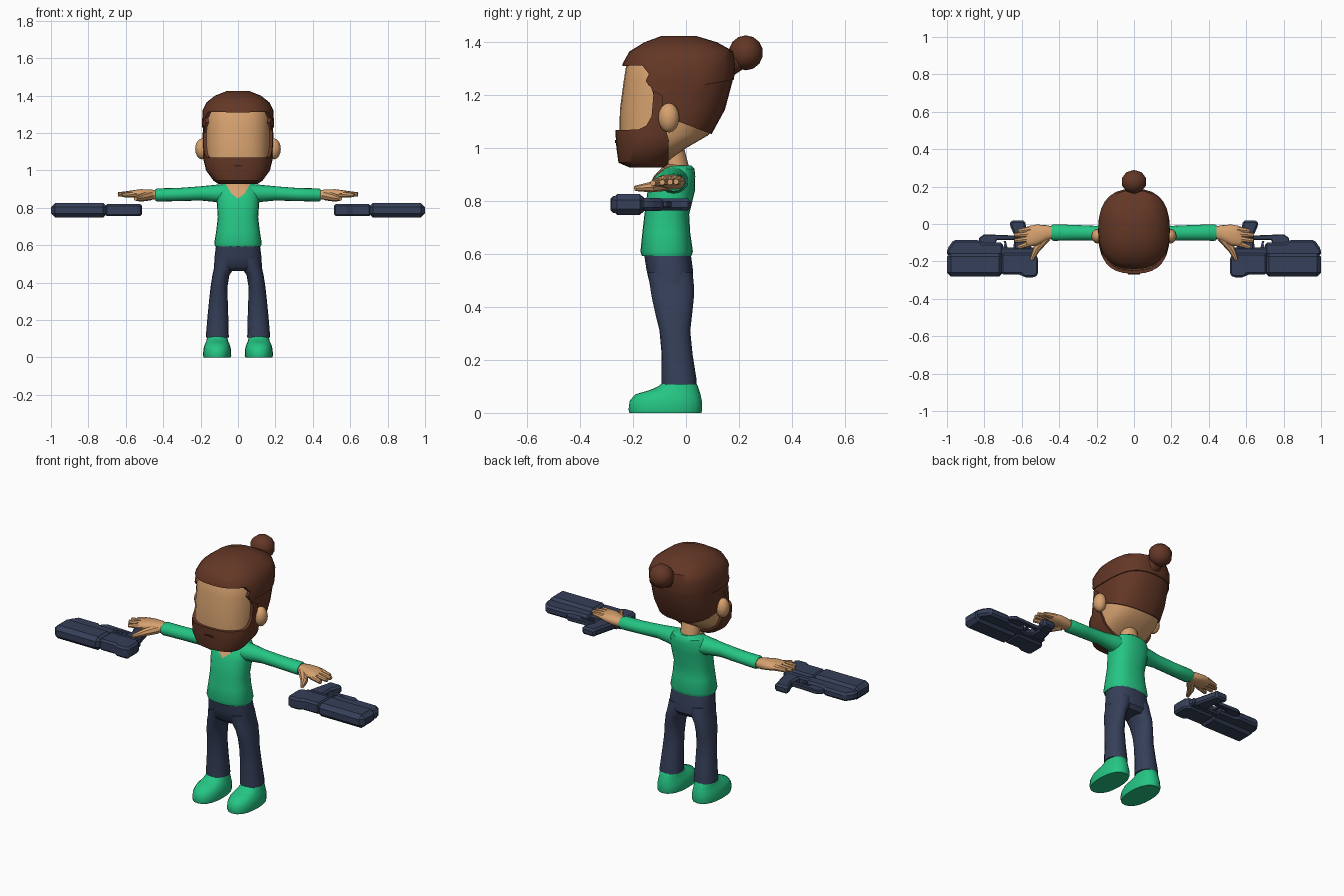
import bpy, bmesh, math
from mathutils import Vector, Matrix

if "Cube" in bpy.data.objects:
    bpy.data.objects.remove(bpy.data.objects["Cube"])


def material(name, rgb):
    m = bpy.data.materials.new(name)
    m.diffuse_color = (*rgb, 1)
    m.use_nodes = True
    m.node_tree.nodes["Principled BSDF"].inputs["Base Color"].default_value = m.diffuse_color
    return m


SKIN = material("skin", (0.68, 0.36, 0.16))
HAIR = material("hair_brown", (0.125, 0.038, 0.019))
GREEN = material("green_cloth", (0.018, 0.56, 0.23))
NAVY = material("navy", (0.036, 0.05, 0.10))
DARK = material("mouth_brown", (0.05, 0.014, 0.008))


def place(axis, t, a, b):
    return {'x': (t, a, b), 'y': (a, t, b), 'z': (a, b, t)}[axis]


def finish(name, bm, mat, mirror=False, bevel=0):
    bmesh.ops.recalc_face_normals(bm, faces=bm.faces[:])
    me = bpy.data.meshes.new(name)
    bm.to_mesh(me)
    bm.free()
    ob = bpy.data.objects.new(name, me)
    bpy.context.collection.objects.link(ob)
    if mat:
        me.materials.append(mat)
    if bevel:
        mod = ob.modifiers.new("bevel", 'BEVEL')
        mod.width, mod.segments = bevel, 1
        mod.limit_method = 'ANGLE'
    if mirror:
        ob.modifiers.new("mirror", 'MIRROR')
    return ob


def loft(name, mat, axis, rings, power=2.3, segs=18, grow=0, mirror=False):
    """Skin rounded rings (t, a_min, a_max, b_min, b_max) along an axis."""
    bm = bmesh.new()
    loops = []
    for i, (t, a0, a1, b0, b1) in enumerate(rings):
        if i == 0:
            t -= grow
        elif i == len(rings) - 1:
            t += grow
        ra, rb = (a1 - a0) / 2 + grow, (b1 - b0) / 2 + grow
        loop = []
        for k in range(segs):
            w = 2 * math.pi * k / segs
            c, s = math.cos(w), math.sin(w)
            a = (a0 + a1) / 2 + ra * math.copysign(abs(c) ** (2 / power), c)
            b = (b0 + b1) / 2 + rb * math.copysign(abs(s) ** (2 / power), s)
            loop.append(bm.verts.new(place(axis, t, a, b)))
        loops.append(loop)
    for p, q in zip(loops, loops[1:]):
        for k in range(segs):
            n = (k + 1) % segs
            bm.faces.new((p[k], p[n], q[n], q[k]))
    bm.faces.new(loops[0])
    bm.faces.new(loops[-1])
    return finish(name, bm, mat, mirror)


def prism(name, mat, axis, poly, t0, t1, mirror=False, bevel=0):
    """Extrude a flat outline along an axis."""
    bm = bmesh.new()
    lo, hi = [[bm.verts.new(place(axis, t, a, b)) for a, b in poly] for t in (t0, t1)]
    bm.faces.new(lo)
    bm.faces.new(hi)
    for k in range(len(poly)):
        n = (k + 1) % len(poly)
        bm.faces.new((lo[k], lo[n], hi[n], hi[k]))
    return finish(name, bm, mat, mirror, bevel)


def rect(a0, a1, b0, b1):
    return [(a0, b0), (a1, b0), (a1, b1), (a0, b1)]


def tube(name, mat, p0, p1, r0, r1, segs=10, mirror=False):
    p0, p1 = Vector(p0), Vector(p1)
    d = p1 - p0
    bm = bmesh.new()
    m = Matrix.Translation((p0 + p1) / 2) @ d.to_track_quat('Z', 'Y').to_matrix().to_4x4()
    bmesh.ops.create_cone(bm, cap_ends=True, segments=segs, radius1=r0, radius2=r1,
                          depth=d.length, matrix=m)
    return finish(name, bm, mat, mirror)


def ball(name, mat, centre, size, segs=12, rings=8, mirror=False):
    bm = bmesh.new()
    bmesh.ops.create_uvsphere(bm, u_segments=segs, v_segments=rings, radius=1,
                              matrix=Matrix.Translation(centre) @ Matrix.Diagonal((*size, 1)))
    return finish(name, bm, mat, mirror)


def clip(ob, axis, poly, t0, t1):
    """Keep only the part of a shell that lies inside an extruded outline."""
    cutter = prism("cutter", None, axis, poly, t0, t1)
    cutter.hide_render = True
    mod = ob.modifiers.new("clip", 'BOOLEAN')
    mod.operation, mod.solver, mod.object = 'INTERSECT', 'EXACT', cutter
    bpy.context.view_layer.objects.active = ob
    bpy.ops.object.modifier_apply(modifier=mod.name)
    bpy.data.objects.remove(cutter)


# Head: one shape reused for the skin core and the hair and beard shells
HEAD = [(z, -w, w, f, b) for z, w, f, b in (
    (.93, .10, -.21, -.08), (.945, .128, -.252, -.06), (1.0, .168, -.26, .012),
    (1.05, .18, -.263, .098), (1.145, .187, -.262, .15), (1.25, .19, -.248, .178),
    (1.32, .188, -.237, .186), (1.365, .165, -.212, .178), (1.40, .12, -.155, .115),
    (1.422, .06, -.09, .035))]


def head(name, mat, grow):
    return loft(name, mat, 'z', HEAD, 2.5, 28, grow)


head("head", SKIN, -.012)
SEAM = [(-.14, 1.235), (-.02, 1.23), (.06, 1.237), (.3, 1.28)]
cap = head("hair_cap", HAIR, .002)
clip(cap, 'x', SEAM + [(.3, 1.5), (-.3, 1.5), (-.3, 1.31), (-.165, 1.312),
                       (-.14, 1.28), (-.152, 1.255)], -.3, .3)
sides = head("hair_sides", HAIR, -.003)
clip(sides, 'x', [(-.14, 1.25), (-.125, 1.21), (-.115, 1.15), (-.09, 1.105), (-.04, 1.105),
                  (.105, 1.05), (.3, .98), (.3, 1.29), (.06, 1.247), (-.02, 1.24)], -.3, .3)
beard = head("beard", HAIR, .003)
clip(beard, 'x', [(-.3, 1.068), (-.18, 1.07), (-.15, 1.085), (-.13, 1.12), (-.122, 1.215),
                  (-.09, 1.2), (-.085, 1.1), (-.065, 1.03), (-.068, .9), (-.3, .9)], -.3, .3)
prism("mouth", DARK, 'y', [(-.032, 1.026), (0, 1.019), (.032, 1.026), (0, 1.031)],
      -.269, -.262)

# Hair bun and its tie
tube("bun_stem", HAIR, (0, .12, 1.30), (0, .20, 1.342), .055, .045)
ball("hair_bun", HAIR, (0, .226, 1.36), (.07, .065, .066), 10, 7)

# Ears and neck
ball("ear", SKIN, (.192, -.065, 1.115), (.037, .04, .056), mirror=True)
loft("neck", SKIN, 'z', [(.88, -.06, .06, -.095, .018), (.93, -.055, .055, -.09, .012),
                         (1.02, -.052, .052, -.09, -.012)], 2)

# Shirt with a bare V at the collar
TORSO = [(z, -w, w, f, b) for z, w, f, b in (
    (.592, .122, -.166, .02), (.61, .127, -.172, .026), (.68, .116, -.165, .016),
    (.75, .108, -.157, .012), (.84, .114, -.145, .034), (.895, .113, -.117, .035),
    (.922, .095, -.09, .032), (.935, .06, -.075, .02))]
loft("shirt_body", GREEN, 'z', TORSO, 2.4, 24)
collar = loft("collar_skin", SKIN, 'z', TORSO, 2.4, 24, .004)
clip(collar, 'y', [(0, .85), (.035, .875), (.064, .925), (.06, 1), (-.06, 1),
                   (-.064, .925), (-.035, .875)], -.3, -.04)
loft("sleeve", GREEN, 'x', [
    (.07, -.105, .012, .822, .928), (.13, -.098, .002, .832, .922), (.20, -.088, -.01, .839, .915),
    (.32, -.088, -.005, .836, .906), (.43, -.09, -.002, .833, .904), (.442, -.085, -.007, .838, .9)],
    2, 16, mirror=True)

# Hands
loft("palm", SKIN, 'x', [
    (.43, -.075, -.015, .843, .893), (.47, -.09, -.006, .843, .899), (.52, -.115, -.003, .85, .9),
    (.56, -.12, -.01, .856, .895), (.575, -.115, -.02, .863, .889)], 2.4, 14, mirror=True)
FINGERS = [((.55, -.028, .877), (.62, -.038, .873)), ((.55, -.053, .877), (.642, -.06, .872)),
           ((.55, -.078, .875), (.638, -.09, .871)), ((.545, -.1, .872), (.62, -.125, .868))]
for i, (p, q) in enumerate(FINGERS):
    tube(f"finger_{i + 1}", SKIN, p, q, .018, .011, 8, True)
tube("thumb_base", SKIN, (.47, -.07, .865), (.522, -.135, .853), .026, .02, 8, True)
tube("thumb_tip", SKIN, (.52, -.132, .853), (.548, -.192, .848), .02, .01, 8, True)

# Trousers
loft("trouser_hips", NAVY, 'z', [
    (.463, -.10, .10, -.11, .01), (.485, -.128, .128, -.137, .028), (.54, -.125, .125, -.15, .027),
    (.605, -.117, .117, -.16, .018)], 2.5, 22)
loft("trouser_leg", NAVY, 'z', [
    (.108, .048, .172, -.092, .04), (.125, .05, .171, -.092, .04), (.22, .052, .163, -.092, .025),
    (.31, .055, .154, -.1, .016), (.38, .056, .146, -.117, .024), (.44, .046, .137, -.13, .03),
    (.48, .02, .128, -.136, .03), (.53, .005, .122, -.145, .025)], 2.2, 16, mirror=True)

# Shoes
loft("shoe", GREEN, 'z', [
    (0, .04, .184, -.214, .058), (.012, .036, .187, -.217, .061), (.045, .038, .185, -.213, .06),
    (.07, .045, .178, -.192, .055), (.085, .052, .17, -.14, .05), (.1, .056, .167, -.105, .045),
    (.117, .06, .162, -.085, .036)], 2.3, 20, mirror=True)

# Sidearms lying flat, muzzle outwards
GUN = {
    "gun_barrel": (rect(.70, 1.0, -.282, -.152), .748, .826, .022),
    "gun_underbarrel": ([(.70, -.17), (1.0, -.17), (1.0, -.135), (.965, -.085), (.83, -.085),
                         (.81, -.1), (.70, -.1)], .763, .811, .012),
    "gun_rear": ([(.512, -.27), (.53, -.285), (.59, -.285), (.605, -.27), (.71, -.27),
                  (.71, -.155), (.535, -.155), (.512, -.18)], .755, .82, .016),
    "gun_frame": (rect(.535, .74, -.17, -.125), .766, .808, .008),
    "gun_grip": ([(.545, -.14), (.645, -.14), (.64, -.06), (.665, -.005), (.66, .018),
                  (.582, .018), (.578, -.01), (.565, -.06)], .765, .809, .01),
    "gun_guard": ([(.63, -.085), (.63, -.062), (.80, -.055), (.83, -.075), (.83, -.14),
                   (.745, -.14), (.735, -.085)], .776, .8, .004),
    "gun_trigger": ([(.675, -.13), (.70, -.13), (.692, -.105), (.698, -.09), (.685, -.09)],
                    .78, .796, 0),
}
for name, (poly, z0, z1, bevel) in GUN.items():
    prism(name, NAVY, 'z', poly, z0, z1, True, bevel)

# Smooth shading with kept edges on the soft parts
for ob in bpy.context.scene.objects:
    ob.select_set(not ob.name.startswith("gun"))
bpy.context.view_layer.objects.active = bpy.data.objects["head"]
bpy.ops.object.shade_smooth_by_angle(angle=math.radians(40))
